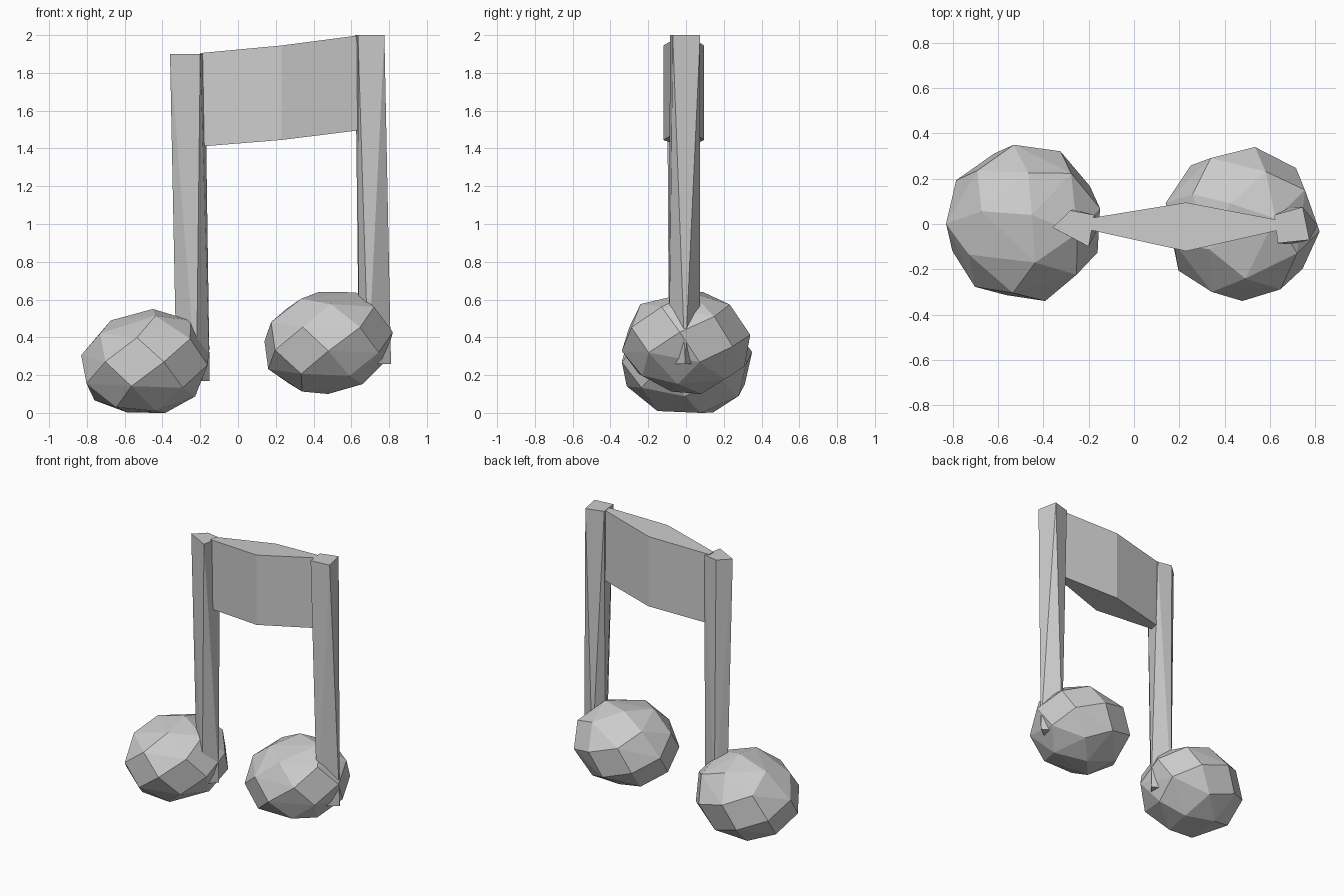
import bpy, bmesh, math
from mathutils import Vector, Matrix

if "Cube" in bpy.data.objects:
    bpy.data.objects.remove(bpy.data.objects["Cube"])


def hull_object(name, points):
    """Flat-faced solid wrapped around a set of points."""
    bm = bmesh.new()
    for p in points:
        bm.verts.new(p)
    res = bmesh.ops.convex_hull(bm, input=bm.verts[:])
    loose = [v for v in bm.verts if not v.link_faces]
    bmesh.ops.delete(bm, geom=loose, context='VERTS')
    bmesh.ops.dissolve_limit(bm, angle_limit=math.radians(2),
                             verts=bm.verts[:], edges=bm.edges[:])
    bmesh.ops.recalc_face_normals(bm, faces=bm.faces[:])
    mesh = bpy.data.meshes.new(name)
    bm.to_mesh(mesh)
    bm.free()
    obj = bpy.data.objects.new(name, mesh)
    bpy.context.collection.objects.link(obj)
    return obj


def faceted_head(name, low, high, turn, count=30):
    """Coarse tilted ellipsoid with evenly spread corners, fitted to its bounds."""
    golden = math.pi * (3 - math.sqrt(5))
    tilt = Matrix.Rotation(math.radians(-10), 3, 'Y')
    pts = []
    for i in range(count):
        z = 1 - (2 * i + 1) / count
        r = math.sqrt(1 - z * z)
        a = i * golden + turn
        pts.append(tilt @ Vector((0.35 * r * math.cos(a), 0.35 * r * math.sin(a), 0.27 * z)))
    for k in range(3):
        lo, hi = min(p[k] for p in pts), max(p[k] for p in pts)
        for p in pts:
            p[k] = low[k] + (p[k] - lo) / (hi - lo) * (high[k] - low[k])
    return hull_object(name, pts)


def stem(name, top, top_z, bottom, bottom_z):
    """Four-sided post whose cross-section turns on the way down."""
    return hull_object(name, [(x, y, top_z) for x, y in top] +
                             [(x, y, bottom_z) for x, y in bottom])


# Note heads
faceted_head("left_note_head", (-0.83, -0.34, 0.0), (-0.15, 0.35, 0.55), 0.4)
faceted_head("right_note_head", (0.14, -0.34, 0.10), (0.82, 0.34, 0.64), 1.6)

# Stems
stem("left_stem",
     [(-0.36, -0.015), (-0.20, -0.10), (-0.175, 0.04), (-0.28, 0.06)], 1.90,
     [(-0.325, 0.0), (-0.27, 0.065), (-0.15, 0.0), (-0.22, -0.09)], 0.17)
stem("right_stem",
     [(0.635, -0.085), (0.775, -0.07), (0.745, 0.075), (0.62, 0.04)], 2.0,
     [(0.64, 0.0), (0.69, 0.075), (0.81, -0.005), (0.69, -0.09)], 0.26)

# Beam: thin at the stems, thick in the middle, rising to the right
stations = [(-0.20, -0.025, 0.025, 1.41, 1.905),
            (0.23, -0.12, 0.095, 1.445, 1.945),
            (0.65, -0.025, 0.015, 1.497, 2.0)]
bm = bmesh.new()
rings = [[bm.verts.new(p) for p in ((x, y0, z0), (x, y1, z0), (x, y1, z1), (x, y0, z1))]
         for x, y0, y1, z0, z1 in stations]
for a, b in zip(rings, rings[1:]):
    for i in range(4):
        j = (i + 1) % 4
        bm.faces.new((a[i], a[j], b[j], b[i]))
bm.faces.new(rings[0])
bm.faces.new(rings[-1])
bmesh.ops.recalc_face_normals(bm, faces=bm.faces[:])
mesh = bpy.data.meshes.new("beam")
bm.to_mesh(mesh)
bm.free()
bpy.context.collection.objects.link(bpy.data.objects.new("beam", mesh))
